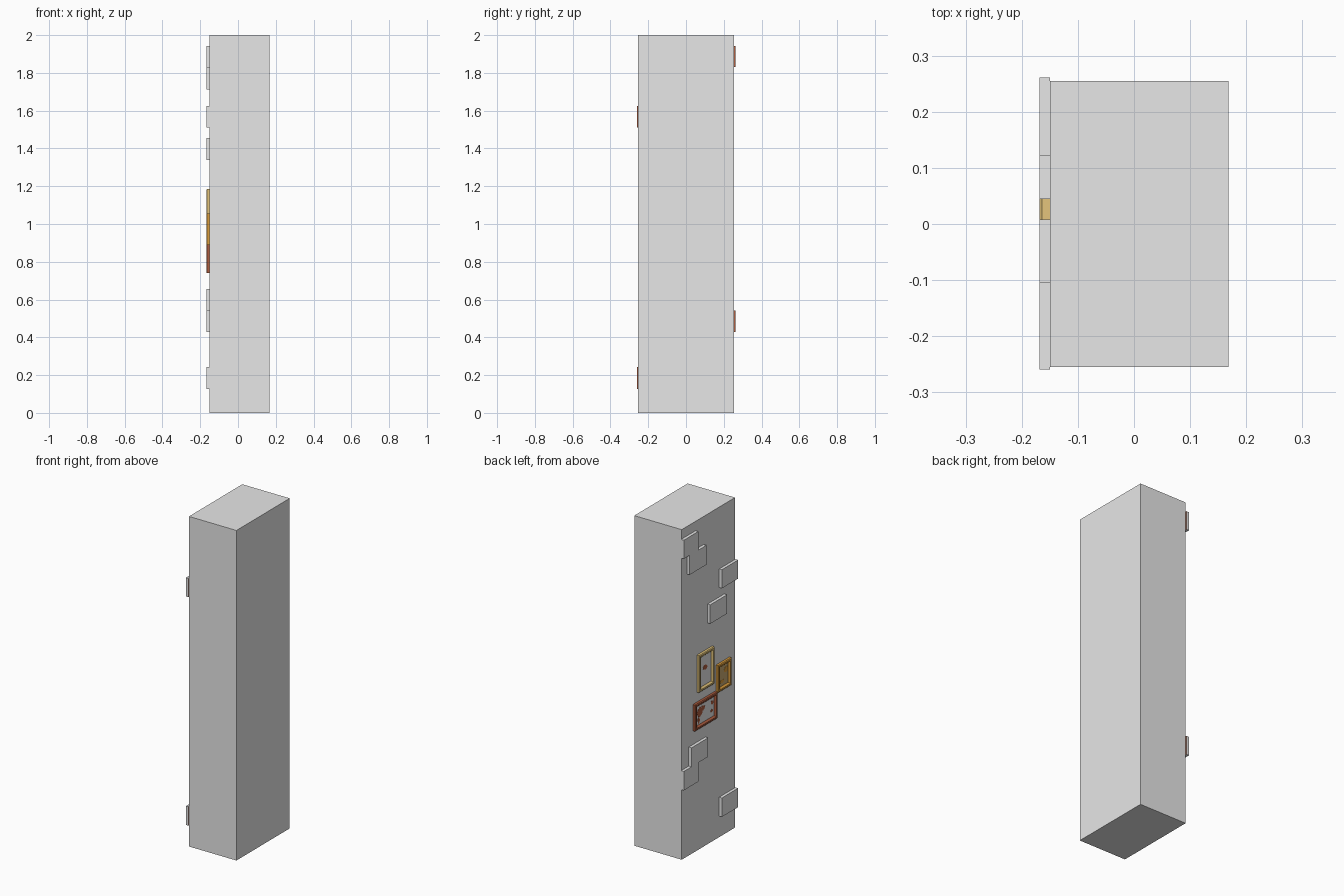
import bpy, bmesh, math, random

if "Cube" in bpy.data.objects:
    bpy.data.objects.remove(bpy.data.objects["Cube"])

random.seed(4)

def mat(name, r, g, b):
    m = bpy.data.materials.new(name)
    m.diffuse_color = (r, g, b, 1)
    m.use_nodes = True
    m.node_tree.nodes["Principled BSDF"].inputs["Base Color"].default_value = m.diffuse_color
    return m

grey = mat("light grey", 0.8, 0.8, 0.8)
gold = mat("pale gold", 0.78, 0.56, 0.20)
amber = mat("amber", 0.72, 0.34, 0.045)
rust = mat("rust brown", 0.42, 0.11, 0.05)
tan = mat("tan", 0.58, 0.40, 0.17)

X_WALL, X_FRONT = -0.15, -0.168

def finish(name, bm, mats):
    bmesh.ops.recalc_face_normals(bm, faces=bm.faces[:])
    me = bpy.data.meshes.new(name)
    bm.to_mesh(me)
    bm.free()
    for m in mats:
        me.materials.append(m)
    ob = bpy.data.objects.new(name, me)
    bpy.context.collection.objects.link(ob)
    return ob

def box(name, x0, x1, y0, y1, z0, z1, mats):
    bm = bmesh.new()
    bmesh.ops.create_cube(bm, size=1)
    for v in bm.verts:
        v.co.x = x0 if v.co.x < 0 else x1
        v.co.y = y0 if v.co.y < 0 else y1
        v.co.z = z0 if v.co.z < 0 else z1
    ob = finish(name, bm, mats)
    if len(mats) > 1:          # brown backing on the wall side
        for f in ob.data.polygons:
            f.material_index = 1 if f.normal.x > 0.5 else 0
    return ob

# Tall wall block
box("wall_block", X_WALL, 0.168, -0.255, 0.255, 0, 2, [grey])

# Plain panels: y0, y1, z0, z1
for i, (y0, y1, z0, z1) in enumerate([
        (0.122, 0.261, 1.83, 1.943), (0.045, 0.205, 1.712, 1.83),
        (-0.259, -0.104, 1.512, 1.625), (-0.153, 0.008, 1.34, 1.455),
        (0.028, 0.188, 0.542, 0.657), (0.122, 0.261, 0.427, 0.542),
        (-0.259, -0.104, 0.127, 0.242)]):
    box(f"panel_{i + 1}", X_FRONT, X_WALL, y0, y1, z0, z1, [grey, rust])

# Moulded frame: nested rectangular rings, closed by the canvas
def frame(name, y0, y1, z0, z1, frame_mat, canvas_mat):
    bm = bmesh.new()
    rings = []
    for inset, x in [(0, X_WALL), (0, -0.164), (0.005, X_FRONT),
                     (0.014, X_FRONT), (0.02, -0.161), (0.023, -0.158)]:
        a, b, c, d = y0 + inset, y1 - inset, z0 + inset, z1 - inset
        rings.append([bm.verts.new((x, y, z))
                      for y, z in ((a, c), (b, c), (b, d), (a, d))])
    for r, s in zip(rings, rings[1:]):
        for k in range(4):
            n = (k + 1) % 4
            bm.faces.new((r[k], r[n], s[n], s[k]))
    bm.faces.new(rings[0])
    bm.faces.new(rings[-1]).material_index = 1
    finish(name, bm, [frame_mat, canvas_mat])

frame("gold_frame", -0.036, 0.111, 0.96, 1.185, gold, grey)
frame("amber_frame", -0.20, -0.072, 0.89, 1.055, amber, tan)
frame("rust_frame", -0.065, 0.149, 0.74, 0.90, rust, grey)

# Painted blots: thin irregular plates on the canvases
def blots(name, spots, m):
    bm = bmesh.new()
    for y, z, ry, rz in spots:
        n = 11
        vs = []
        for k in range(n):
            t, s = 2 * math.pi * k / n, random.uniform(0.7, 1.1)
            vs.append(bm.verts.new((-0.159, y + ry * s * math.cos(t),
                                    z + rz * s * math.sin(t))))
        f = bm.faces.new(vs)
        ext = bmesh.ops.extrude_face_region(bm, geom=[f])
        for v in ext["geom"]:
            if isinstance(v, bmesh.types.BMVert):
                v.co.x = -0.1575
    finish(name, bm, [m])

blots("gold_frame_painting", [(0.044, 1.09, 0.023, 0.018)], rust)
blots("amber_frame_painting", [(-0.155, 1.0, 0.02, 0.02),
                               (-0.12, 0.94, 0.02, 0.012)], amber)
blots("rust_frame_painting", [(0.095, 0.835, 0.026, 0.032),
                              (0.065, 0.85, 0.022, 0.018),
                              (0.105, 0.79, 0.012, 0.02),
                              (-0.02, 0.80, 0.013, 0.01),
                              (-0.025, 0.85, 0.012, 0.014)], rust)
